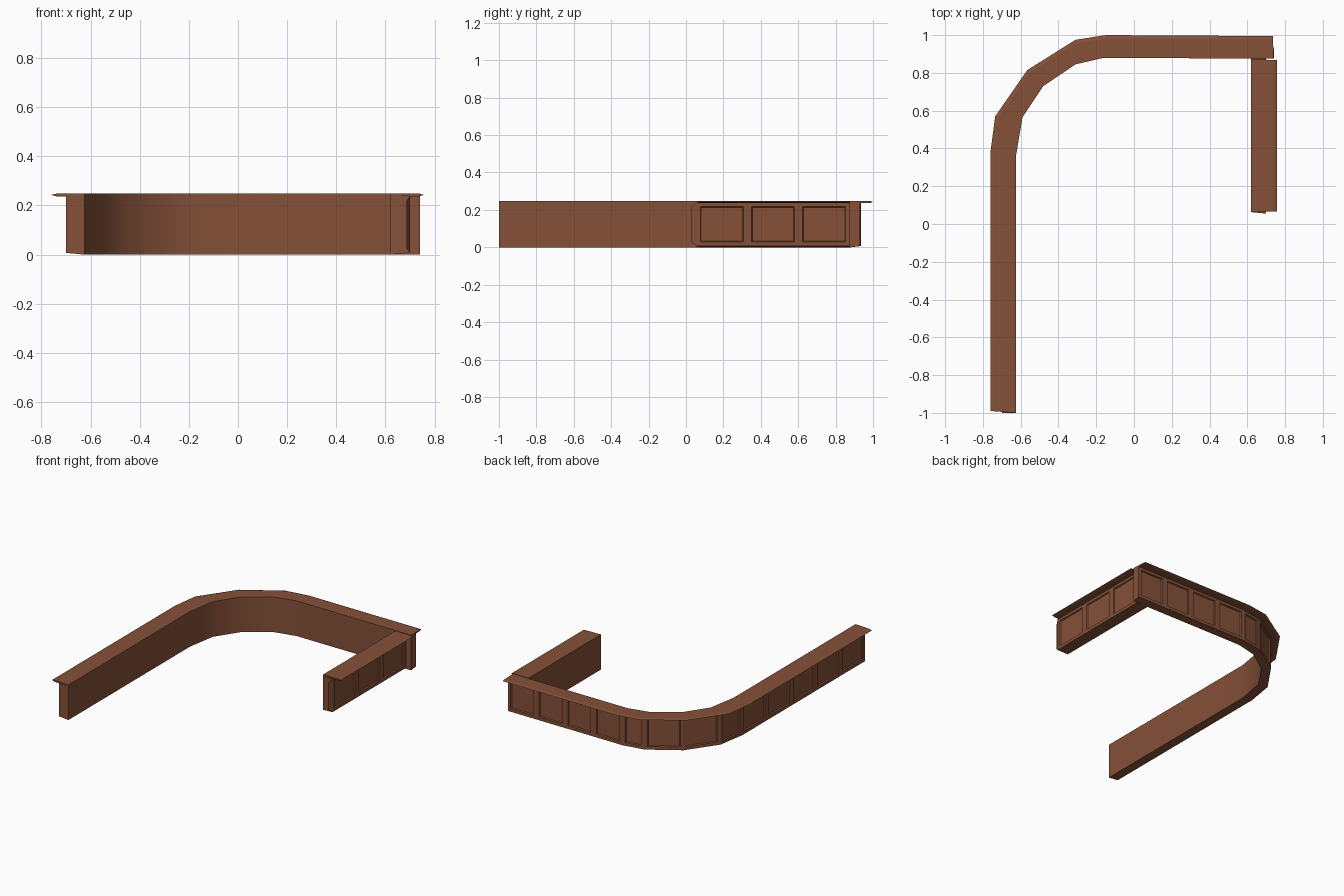
import bpy, bmesh
from mathutils import Vector

cube = bpy.data.objects.get("Cube")
if cube:
    bpy.data.objects.remove(cube)

wood = bpy.data.materials.new("brown wood")
wood.use_nodes = True
wood.diffuse_color = (0.235, 0.082, 0.04, 1)
wood.node_tree.nodes["Principled BSDF"].inputs["Base Color"].default_value = wood.diffuse_color


def finish(name, bm):
    mesh = bpy.data.meshes.new(name)
    bm.to_mesh(mesh)
    bm.free()
    mesh.materials.append(wood)
    obj = bpy.data.objects.new(name, mesh)
    bpy.context.collection.objects.link(obj)
    return obj


def subdivide(pairs, counts):
    """Split each path segment into evenly spaced panel bays."""
    result = [pairs[0]]
    for (a, b), (c, d), n in zip(pairs, pairs[1:], counts):
        result += [(a.lerp(c, i / n), b.lerp(d, i / n)) for i in range(1, n + 1)]
    return result


def loft(name, pairs, profile, panel_side=None):
    """Sweep a profile of (fraction across, height) along inner/outer point pairs."""
    bm = bmesh.new()
    rings = [[bm.verts.new((*a.lerp(b, f), z)) for f, z in profile] for a, b in pairs]
    count = len(profile)
    panels = []
    for r, s in zip(rings, rings[1:]):
        for k in range(count):
            m = (k + 1) % count
            face = bm.faces.new((r[k], r[m], s[m], s[k]))
            face.smooth = k == 0          # rounded inner wall
            if k == panel_side:
                panels.append(face)
    bm.faces.new(rings[0])
    bm.faces.new(rings[-1])
    bmesh.ops.recalc_face_normals(bm, faces=bm.faces[:])
    if panels:
        # flat frame, then a bevelled recess
        bmesh.ops.inset_individual(bm, faces=panels, thickness=0.031)
        bmesh.ops.inset_individual(bm, faces=panels, thickness=0.006, depth=-0.008)
    return finish(name, bm)


def pair_up(inner, outer):
    return [(Vector(a), Vector(b)) for a, b in zip(inner, outer)]


TOP = [(0, 0.237), (0, 0.248), (0.85, 0.248), (1, 0.243), (0.85, 0.237)]
BODY = [(0, 0), (0, 0.24), (1, 0.24), (1, 0.007)]

# Long counter with a rounded corner
inner = [(-0.625, -1), (-0.625, 0.36), (-0.59, 0.565), (-0.48, 0.73),
         (-0.31, 0.845), (-0.16, 0.88), (0.74, 0.875)]
outer = [(-0.76, -0.99), (-0.76, 0.38), (-0.735, 0.57), (-0.565, 0.815),
         (-0.31, 0.975), (-0.15, 1), (0.735, 0.995)]
main = pair_up(inner, outer)
loft("main_counter_top", main, TOP)

fractions = [0.55, 0.55, 0.53, 0.51, 0.49, 0.46, 0.46]
body = [(a, a.lerp(b, f)) for (a, b), f in zip(main, fractions)]
body[0][1].y = -1
body[-1][1].x = 0.74
loft("main_counter_body", subdivide(body, [5, 1, 1, 1, 1, 4]), BODY, panel_side=2)

# Short side counter
side = pair_up([(0.62, 0.063), (0.62, 0.872)], [(0.757, 0.067), (0.757, 0.868)])
loft("side_counter_top", side, TOP)
side_body = pair_up([(0.62, 0.063), (0.62, 0.875)], [(0.7, 0.055), (0.7, 0.875)])
loft("side_counter_body", subdivide(side_body, [3]), BODY, panel_side=2)

# Thin angled trim at the free end of the side counter
bm = bmesh.new()
bm.faces.new([bm.verts.new(p) for p in ((0.7, 0.056, 0.008), (0.7, 0.056, 0.238),
                                        (0.685, 0.027, 0.215), (0.685, 0.027, 0.03))])
bmesh.ops.solidify(bm, geom=bm.faces[:], thickness=0.001)
bmesh.ops.recalc_face_normals(bm, faces=bm.faces[:])
finish("end_trim", bm)
